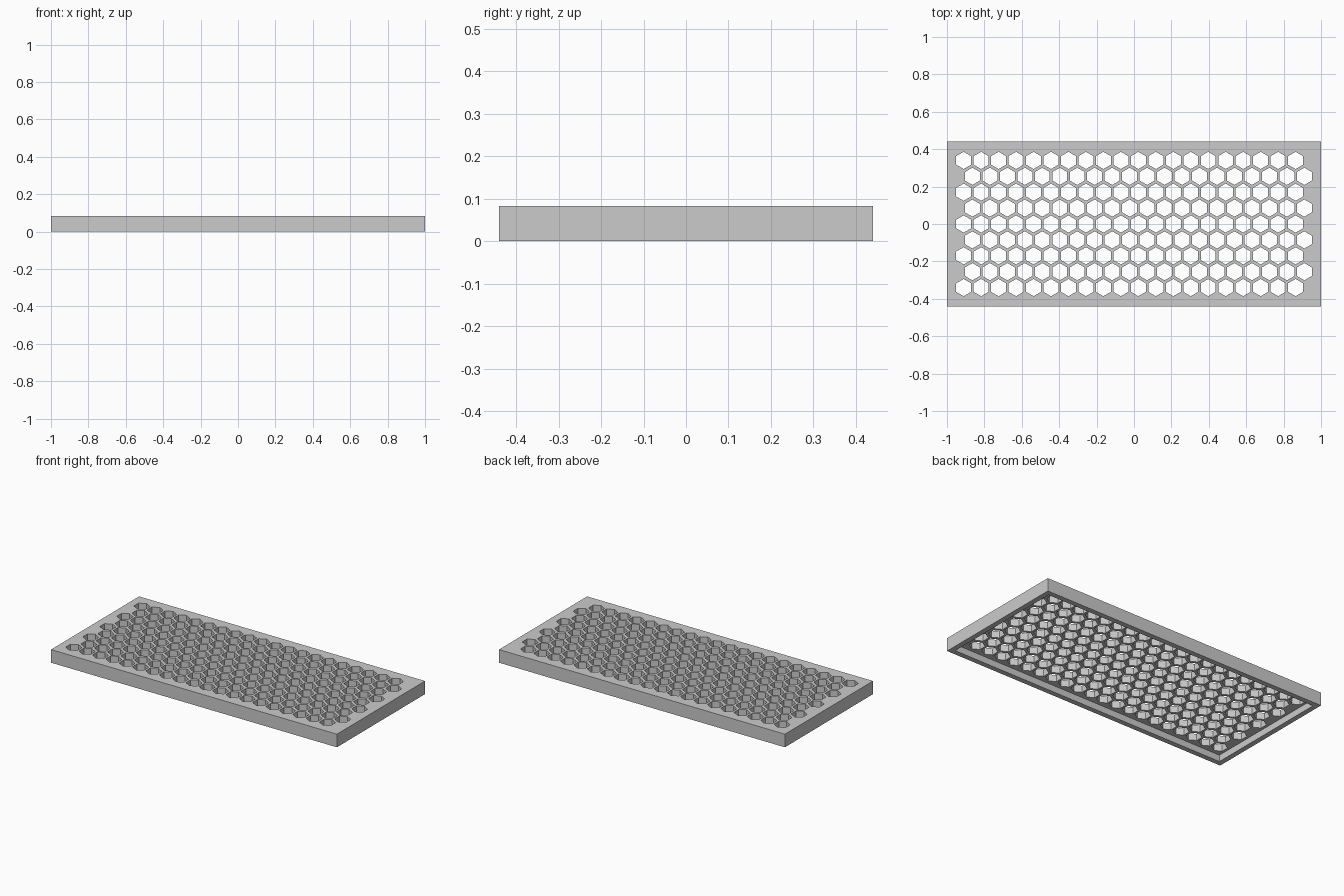
import bpy, bmesh, math
from mathutils import Matrix

default = bpy.data.objects.get("Cube")
if default:
    bpy.data.objects.remove(default, do_unlink=True)

LENGTH, WIDTH, HEIGHT = 2.0, 0.88, 0.083
RIM, PLATE = 0.046, 0.042
COLUMNS, ROWS = 20, 9
STEP_X, STEP_Y, HOLE_RADIUS = 0.0934, 0.085, 0.046

grey = bpy.data.materials.new("Plain Grey")
grey.use_nodes = True
colour = (0.6, 0.6, 0.6, 1)
grey.diffuse_color = colour
grey.node_tree.nodes["Principled BSDF"].inputs["Base Color"].default_value = colour


def make_object(name, bm):
    mesh = bpy.data.meshes.new(name)
    bm.to_mesh(mesh)
    bm.free()
    mesh.materials.append(grey)
    obj = bpy.data.objects.new(name, mesh)
    bpy.context.collection.objects.link(obj)
    return obj


# Solid tray: a box with its underside inset and pushed up to leave a rim
bm = bmesh.new()
bmesh.ops.create_cube(bm, size=1, matrix=Matrix.Translation((0, 0, HEIGHT / 2))
                      @ Matrix.Diagonal((LENGTH, WIDTH, HEIGHT, 1)))
bm.normal_update()
bottom = next(f for f in bm.faces if f.normal.z < -0.9)
bmesh.ops.inset_region(bm, faces=[bottom], thickness=RIM)
pocket = bmesh.ops.extrude_discrete_faces(bm, faces=[bottom])["faces"]
bmesh.ops.translate(bm, verts=pocket[0].verts, vec=(0, 0, HEIGHT - PLATE))
bmesh.ops.recalc_face_normals(bm, faces=bm.faces)
tray = make_object("perforated_tray", bm)

# Staggered rows of hexagonal prisms that cut the holes
bm = bmesh.new()
for row in range(ROWS):
    shift = STEP_X / 4 * (1 if row % 2 else -1)
    for column in range(COLUMNS):
        x = (column - (COLUMNS - 1) / 2) * STEP_X + shift
        y = (row - (ROWS - 1) / 2) * STEP_Y
        bmesh.ops.create_cone(bm, cap_ends=True, segments=6, radius1=HOLE_RADIUS,
                              radius2=HOLE_RADIUS, depth=HEIGHT * 2,
                              matrix=Matrix.Translation((x, y, HEIGHT / 2)))
# Keep a corner of each hexagon pointing along y
bm.normal_update()
cutter = make_object("hole_cutter", bm)
cutter.hide_render = True

cut = tray.modifiers.new("Holes", "BOOLEAN")
cut.operation = "DIFFERENCE"
cut.solver = "EXACT"
cut.object = cutter
bpy.context.view_layer.objects.active = tray
tray.select_set(True)
bpy.ops.object.modifier_apply(modifier=cut.name)
bpy.data.objects.remove(cutter, do_unlink=True)
